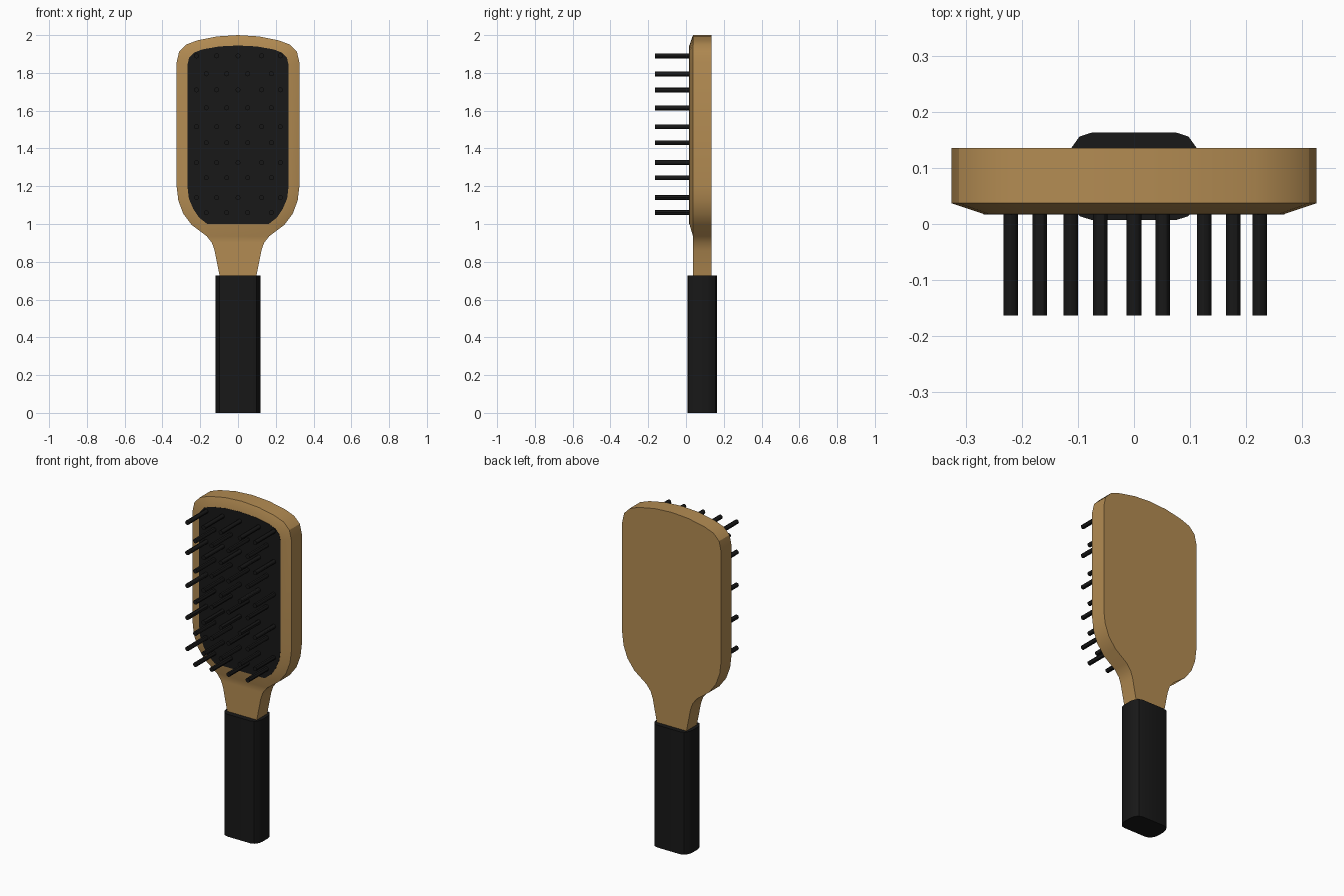
import bpy, bmesh
from math import cos, sin, tau, radians

if "Cube" in bpy.data.objects:
    bpy.data.objects.remove(bpy.data.objects["Cube"])


def material(name, rgb):
    m = bpy.data.materials.new(name)
    m.diffuse_color = (*rgb, 1)
    m.use_nodes = True
    m.node_tree.nodes["Principled BSDF"].inputs["Base Color"].default_value = m.diffuse_color
    return m


WOOD = material("wood", (0.45, 0.26, 0.085))
BLACK = material("black_rubber", (0.009, 0.009, 0.009))


def finish(bm, name, mat):
    bmesh.ops.recalc_face_normals(bm, faces=bm.faces[:])
    me = bpy.data.meshes.new(name)
    bm.to_mesh(me)
    bm.free()
    ob = bpy.data.objects.new(name, me)
    bpy.context.collection.objects.link(ob)
    me.materials.append(mat)
    bpy.ops.object.select_all(action='DESELECT')
    ob.select_set(True)
    bpy.context.view_layer.objects.active = ob
    bpy.ops.object.shade_smooth_by_angle(angle=radians(30))
    return ob


def mirrored(half):
    """Close a right-hand half outline by mirroring it in x."""
    return half + [(-x, z) for x, z in reversed(half) if x > 0]


def ring(bm, pts, y):
    return [bm.verts.new((x, y, z)) for x, z in pts]


def bridge(bm, a, b):
    n = len(a)
    for i in range(n):
        j = (i + 1) % n
        bm.faces.new((a[i], a[j], b[j], b[i]))


def prism(bm, a, b):
    bridge(bm, a, b)
    bm.faces.new(a)
    bm.faces.new(b)


# Half outlines from top centre down to the base of the paddle
rim = [(0, 2.0), (0.11, 1.993), (0.215, 1.972), (0.275, 1.95), (0.312, 1.912),
       (0.325, 1.855), (0.325, 1.2), (0.316, 1.125), (0.29, 1.055),
       (0.245, 0.995), (0.165, 0.935)]
pad = [(0, 1.945), (0.1, 1.94), (0.19, 1.924), (0.235, 1.906), (0.259, 1.88),
       (0.268, 1.84), (0.268, 1.2), (0.26, 1.135), (0.237, 1.08),
       (0.207, 1.035), (0.163, 1.0)]
neck = [(0.138, 0.9), (0.124, 0.86), (0.098, 0.73), (0.094, 0.70)]

# Wooden paddle and neck: slab with a chamfer rising to the pad edge
bm = bmesh.new()
body = mirrored(rim + neck)
back, front = ring(bm, body, 0.135), ring(bm, body, 0.037)
inner = ring(bm, mirrored(pad), 0.018)
k, m = len(rim), len(neck)
bridge(bm, back, front)
bm.faces.new(back)
bm.faces.new(front[k - 1:k + 2 * m + 1])
bridge(bm, front[:k] + front[k + 2 * m:], inner)
bm.faces.new(inner)
finish(bm, "wooden_paddle", WOOD)

# Cushion pad
bm = bmesh.new()
prism(bm, ring(bm, mirrored(pad), 0.0165), ring(bm, mirrored(pad), 0.03))
finish(bm, "cushion_pad", BLACK)

# Handle grip with rounded corners
bm = bmesh.new()
quarter = [(0.075, 0.078), (0.097, 0.071), (0.112, 0.05), (0.118, 0.025)]
half = quarter + [(x, -y) for x, y in reversed(quarter)]
section = half + [(-x, y) for x, y in reversed(half)]
prism(bm, *[[bm.verts.new((x, y + 0.085, z)) for x, y in section]
            for z in (0, 0.727)])
finish(bm, "handle_grip", BLACK)

# Staggered rows of bristles
bm = bmesh.new()
rows = [1.89, 1.795, 1.71, 1.615, 1.515, 1.43, 1.325, 1.245, 1.14, 1.06]
columns = [(-0.22, -0.113, 0, 0.125, 0.224), (-0.168, -0.06, 0.051, 0.177)]
for i, z in enumerate(rows):
    for x in columns[i % 2]:
        circle = [(x + 0.013 * cos(tau * a / 12), z + 0.013 * sin(tau * a / 12))
                  for a in range(12)]
        prism(bm, ring(bm, circle, -0.163), ring(bm, circle, 0.022))
finish(bm, "bristles", BLACK)
